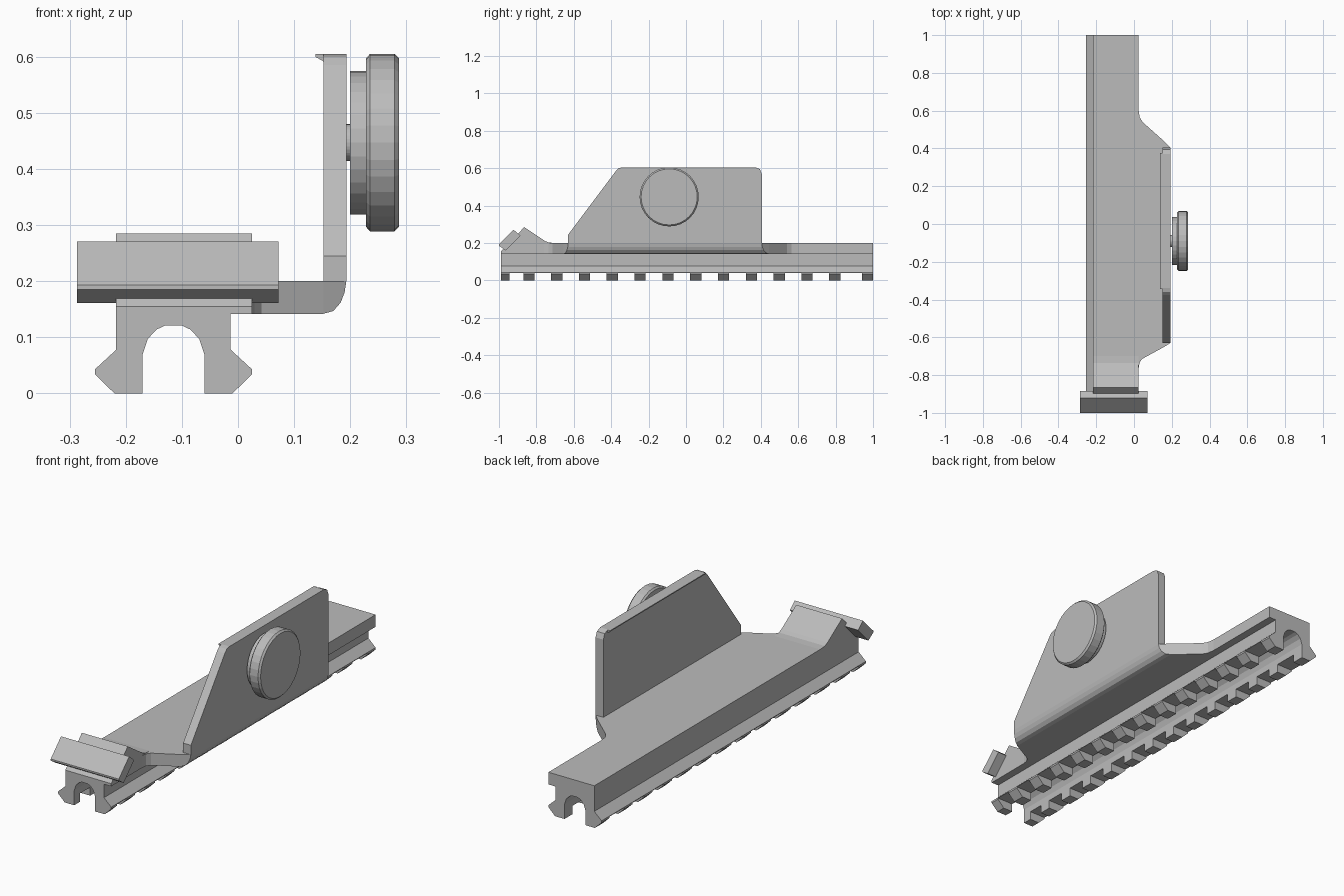
import bpy, bmesh, math
from mathutils import Vector

cube = bpy.data.objects.get("Cube")
if cube:
    bpy.data.objects.remove(cube, do_unlink=True)

grey = bpy.data.materials.new("mid grey")
grey.use_nodes = True
grey.diffuse_color = (0.5, 0.5, 0.5, 1)
grey.node_tree.nodes["Principled BSDF"].inputs["Base Color"].default_value = (0.5, 0.5, 0.5, 1)


def finish(name, bm):
    bmesh.ops.recalc_face_normals(bm, faces=bm.faces)
    mesh = bpy.data.meshes.new(name)
    bm.to_mesh(mesh)
    bm.free()
    mesh.materials.append(grey)
    obj = bpy.data.objects.new(name, mesh)
    bpy.context.collection.objects.link(obj)
    return obj


def add_prism(bm, axis, outline, lo, hi):
    """Extrude a 2D outline along an axis; the other two axes stay in xyz order."""
    def place(p, d):
        co = list(p)
        co.insert("xyz".index(axis), d)
        return Vector(co)
    face = bm.faces.new([bm.verts.new(place(p, lo)) for p in outline])
    new = bmesh.ops.extrude_face_region(bm, geom=[face])["geom"]
    move = place((0, 0), hi - lo)
    bmesh.ops.translate(bm, vec=move, verts=[g for g in new if isinstance(g, bmesh.types.BMVert)])


def prism(name, axis, outline, lo, hi):
    bm = bmesh.new()
    add_prism(bm, axis, outline, lo, hi)
    return finish(name, bm)


FRONT, BACK, MID = -0.99, 1.0, -0.115
UNDER, TOP, SLOT = 0.142, 0.2, 0.04

# Rail body with dovetail sides and an arched channel, above the slots
half = [(0.14, SLOT), (0.14, 0.043), (0.102, 0.078), (0.102, UNDER)]
arch = [(0.055, 0.07), (0.046, 0.097), (0.03, 0.114), (0.015, 0.121)]
right = [(0.055, SLOT)] + arch
outline = ([(MID + x, z) for x, z in half]
           + [(MID - x, z) for x, z in reversed(half)]
           + [(MID - x, z) for x, z in right]
           + [(MID + x, z) for x, z in reversed(right)])
prism("rail_body", "y", outline, FRONT, BACK)

# Rail teeth on both legs, separated by cross slots
foot = [(0.055, 0), (0.105, 0), (0.14, 0.034), (0.14, SLOT), (0.055, SLOT)]
spans = [(FRONT, -0.945), (0.94, BACK)]
spans += [(-0.87 + 0.1487 * i, -0.81 + 0.1487 * i) for i in range(12)]
bm = bmesh.new()
for lo, hi in spans:
    for side in (-1, 1):
        add_prism(bm, "y", [(MID + side * x, z) for x, z in foot], lo, hi)
finish("rail_teeth", bm)

# Deck with the raised wedge at the front
prism("deck", "x", [(FRONT, UNDER), (FRONT, 0.155), (-0.865, 0.285), (-0.755, 0.212),
                    (-0.735, 0.203), (-0.7, TOP), (BACK, TOP), (BACK, UNDER)], -0.217, 0.025)

# Tilted stop bar resting on the wedge
prism("stop_bar", "x", [(-1.0, 0.185), (-1.0, 0.193), (-0.922, 0.271), (-0.885, 0.24),
                        (-0.963, 0.161)], -0.287, 0.072)

# Side flange of the deck
prism("side_flange", "z", [(0.025, -0.76), (0.029, -0.735), (0.042, -0.715), (0.152, -0.655),
                           (0.152, 0.445), (0.045, 0.54), (0.03, 0.565), (0.025, 0.6)],
      UNDER, TOP)

# Rounded bend from flange to upright plate, tapering lengthwise
P_IN, P_OUT, P_FRONT, P_BACK = 0.152, 0.193, -0.63, 0.405
bend = prism("plate_bend", "y", [(P_IN, UNDER), (0.17, 0.147), (0.183, 0.162),
                                 (0.19, 0.18), (P_OUT, TOP), (P_IN, TOP)], P_FRONT, P_BACK)
for v in bend.data.vertices:
    taper = (P_OUT - v.co.x) / (P_OUT - P_IN)
    v.co.y += -0.025 * taper if v.co.y < 0 else 0.04 * taper

# Upright plate and its small inward lip
prism("upright_plate", "x", [(P_FRONT, TOP), (P_FRONT, 0.245), (-0.375, 0.585), (-0.36, 0.6),
                             (-0.34, 0.605), (0.37, 0.605), (0.395, 0.595),
                             (P_BACK, 0.57), (P_BACK, TOP)], P_IN, P_OUT)
prism("plate_lip", "y", [(P_IN, 0.592), (0.138, 0.6), (0.138, 0.605), (P_IN, 0.605)], -0.345, 0.375)

# Round knob: stem, collar and bevelled cap as one turned profile
profile = [(0.19, 0.033), (0.2, 0.033), (0.2, 0.128), (0.228, 0.128), (0.228, 0.15),
           (0.235, 0.158), (0.279, 0.158), (0.287, 0.15)]
SIDES = 32
bm = bmesh.new()
rings = []
for x, r in profile:
    angles = [2 * math.pi * i / SIDES for i in range(SIDES)]
    rings.append([bm.verts.new((x, -0.09 + r * math.cos(a), 0.447 + r * math.sin(a)))
                  for a in angles])
for a, b in zip(rings, rings[1:]):
    for i in range(SIDES):
        j = (i + 1) % SIDES
        bm.faces.new((a[i], a[j], b[j], b[i]))
bm.faces.new(rings[0])
bm.faces.new(rings[-1])
finish("knob", bm)
